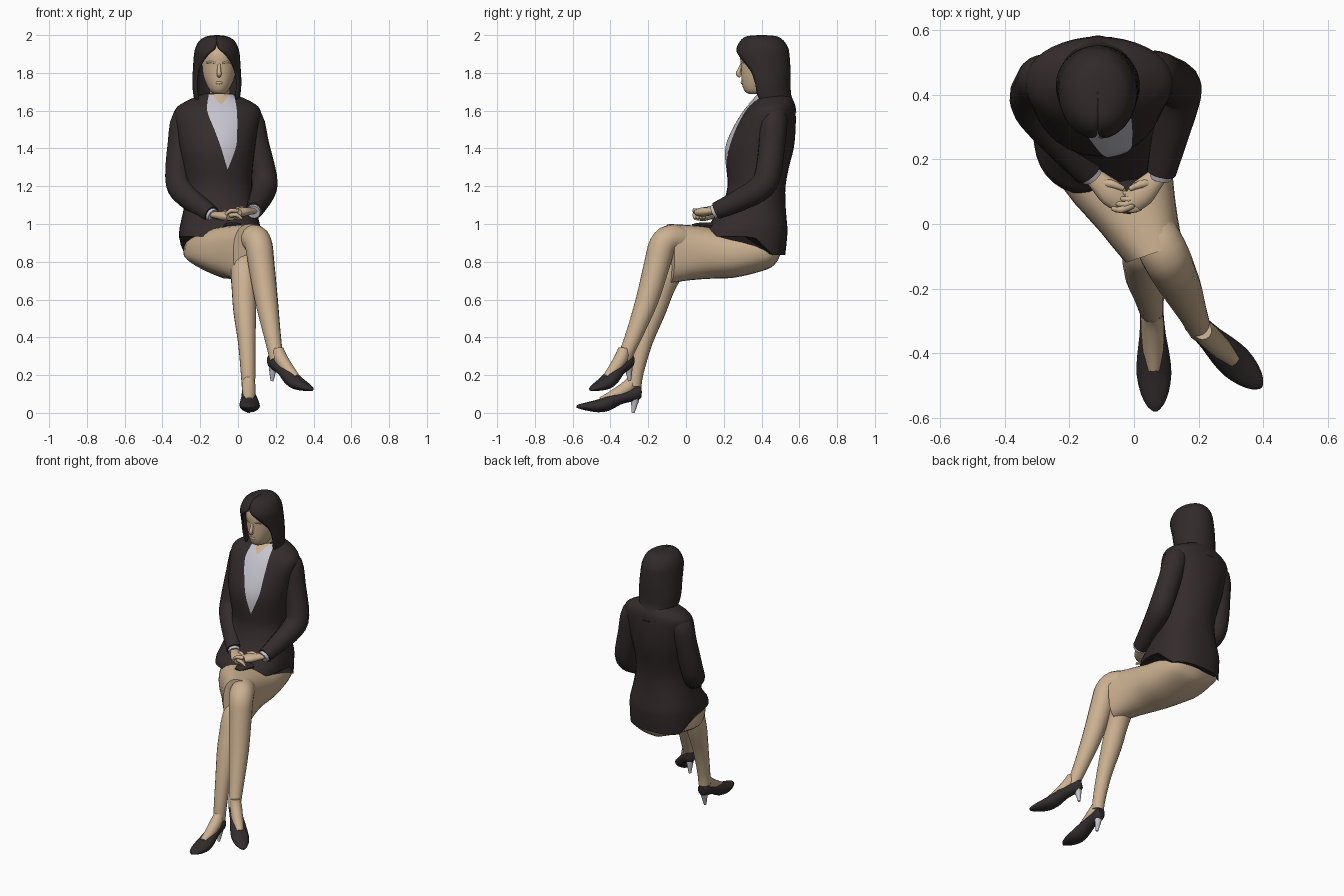
import bpy, bmesh, math
from mathutils import Vector, Matrix

if "Cube" in bpy.data.objects:
    bpy.data.objects.remove(bpy.data.objects["Cube"])


def material(name, rgb):
    m = bpy.data.materials.new(name)
    m.diffuse_color = (*rgb, 1)
    m.use_nodes = True
    m.node_tree.nodes["Principled BSDF"].inputs["Base Color"].default_value = m.diffuse_color
    return m


DARK = material("dark cloth", (0.034, 0.024, 0.025))
HAIR = material("dark hair", (0.031, 0.023, 0.023))
SHOE = material("shoe leather", (0.032, 0.025, 0.026))
SKIN = material("warm tan", (0.60, 0.44, 0.285))
GREY = material("light grey", (0.56, 0.55, 0.61))


def spline(rows, n=3):
    """Catmull-Rom interpolation of rows of numbers."""
    out, k = [], len(rows)
    for i in range(k - 1):
        a, b, c, d = rows[max(i - 1, 0)], rows[i], rows[i + 1], rows[min(i + 2, k - 1)]
        for j in range(n):
            t = j / n
            out.append([0.5 * (2 * q + (r - p) * t + (2 * p - 5 * q + 4 * r - s) * t * t
                               + (3 * q - p - 3 * r + s) * t ** 3)
                        for p, q, r, s in zip(a, b, c, d)])
    return out + [list(rows[-1])]


def skin(name, rings, mat, closed=True, cap=True, matrix=None):
    """Join rings of points into a surface."""
    bm = bmesh.new()
    vs = [[bm.verts.new(p) for p in r] for r in rings]
    n = len(rings[0])
    for a, b in zip(vs, vs[1:]):
        for i in range(n if closed else n - 1):
            j = (i + 1) % n
            bm.faces.new((a[i], a[j], b[j], b[i]))
    if closed and cap:
        bm.faces.new(vs[0])
        bm.faces.new(vs[-1])
    bmesh.ops.recalc_face_normals(bm, faces=bm.faces)
    if matrix:
        bm.transform(matrix)
    me = bpy.data.meshes.new(name)
    bm.to_mesh(me)
    bm.free()
    me.materials.append(mat)
    ob = bpy.data.objects.new(name, me)
    bpy.context.collection.objects.link(ob)
    bpy.ops.object.select_all(action='DESELECT')
    ob.select_set(True)
    bpy.context.view_layer.objects.active = ob
    bpy.ops.object.shade_smooth_by_angle(angle=math.radians(50))
    return ob


def tube(name, rows, mat, seg=14, n=3, flat=1.0, matrix=None):
    """Limb along rows of (x, y, z, radius); flat squashes the section vertically."""
    rows = spline(rows, n)
    pts = [Vector(r[:3]) for r in rows]
    rings, u = [], Vector((0.9, 0.3, 0.1))
    for i, p in enumerate(pts):
        t = (pts[min(i + 1, len(pts) - 1)] - pts[max(i - 1, 0)]).normalized()
        u = (u - t * u.dot(t)).normalized()
        v, r = t.cross(u), rows[i][3]
        ring = []
        for k in range(seg):
            a = math.tau * k / seg
            d = (u * math.cos(a) + v * math.sin(a)) * r
            d.z *= flat
            ring.append(p + d)
        rings.append(ring)
    return skin(name, rings, mat, matrix=matrix)


def oval(cx, rx, yf, yb, z, seg=28, half_gap=0.0, closed=True, power=1.0):
    """Horizontal oval starting at the front, optionally with a gap there."""
    cy, ry = (yf + yb) / 2, (yb - yf) / 2
    out = []
    for k in range(seg):
        t = k / seg if closed else k / (seg - 1)
        a = half_gap + t * (math.tau - 2 * half_gap)
        s, c = [math.copysign(abs(v) ** power, v) for v in (math.sin(a), math.cos(a))]
        out.append(Vector((cx + rx * s, cy - ry * c, z)))
    return out


# Jacket body: z, centre x, half width, front y, back y
body = spline([
    (1.69, -.105, .075, .39, .54), (1.65, -.105, .17, .355, .57), (1.60, -.108, .228, .31, .58),
    (1.50, -.11, .215, .25, .58), (1.40, -.11, .20, .212, .57), (1.30, -.105, .183, .213, .545),
    (1.20, -.10, .174, .22, .527), (1.10, -.097, .187, .19, .527), (1.0, -.095, .21, .125, .535),
    (.95, -.095, .217, .09, .537), (.83, -.095, .218, .09, .525)], 3)
rings = []
for z, cx, rx, yf, yb in body:
    ring = oval(cx, rx, yf, yb, z, 36, power=.76 if z < 1 else 1 - .24 * max(0, 1.2 - z) / .2)
    for p in ring:                                  # hem rises towards the front
        p.z = max(p.z, .835 + .10 * min(max((.46 - p.y) / .1, 0), 1))
    rings.append(ring)
skin("jacket_body", rings, DARK)
tube("jacket_front_tail", [(-.03, .16, .985, .06), (-.025, .08, .995, .04), (-.03, .035, .992, .02)],
     DARK, 12, 2, .35)


def front_y(x, z):
    """Front surface of the jacket body at (x, z)."""
    for a, b in zip(body, body[1:]):
        if b[0] <= z <= a[0]:
            t = (a[0] - z) / (a[0] - b[0])
            _, cx, rx, yf, yb = [p + (q - p) * t for p, q in zip(a, b)]
            d = min(abs(x - cx) / rx, 1)
            return (yf + yb) / 2 - (yb - yf) / 2 * math.sqrt(1 - d * d)
    return .38


def plate(name, rows, off, mat):
    """Thin panel lying on the chest; rows of (z, left x, right x)."""
    grid = []
    for z, l, r in spline(rows, 4):
        xs = [l + (r - l) * k / 8 for k in range(9)]
        grid.append([(x, front_y(x, z) - off, z) for x in xs])
    return skin(name, grid, mat, closed=False)


plate("shirt_front", [(1.685, -.155, -.02), (1.6, -.163, -.006), (1.5, -.125, -.004),
                      (1.41, -.092, -.010), (1.29, -.056, -.054)], .006, GREY)
plate("throat", [(1.688, -.135, -.045), (1.655, -.112, -.068), (1.632, -.092, -.088)], .010, SKIN)

# Neck and head
tube("neck", [(-.095, .465, 1.60, .06), (-.097, .44, 1.68, .055), (-.1, .42, 1.78, .055)], SKIN)
face = spline([(1.688, .025, .335, .40), (1.70, .045, .313, .43), (1.73, .063, .299, .47),
               (1.76, .077, .294, .50), (1.80, .088, .292, .51), (1.85, .092, .289, .52),
               (1.90, .092, .287, .52), (1.95, .08, .31, .50)], 2)
skin("head", [oval(-.1, rx, yf, yb, z, 24) for z, rx, yf, yb in face], SKIN)
tube("nose", [(-.1, .296, 1.85, .007), (-.1, .285, 1.82, .010), (-.1, .276, 1.795, .013),
              (-.1, .29, 1.782, .009)], SKIN, 8)
tube("lips", [(-.124, .307, 1.747, .004), (-.1, .298, 1.748, .009), (-.076, .307, 1.747, .004)], SKIN, 8)
for s in (-1, 1):
    tube("brow", [(-.1 + s * .018, .293, 1.853, .005), (-.1 + s * .045, .306, 1.858, .006),
                  (-.1 + s * .068, .329, 1.852, .004)], SKIN, 8)

# Long hair: open shell parted over the face (z, half width, front, back, gap degrees)
locks = spline([(1.994, .001, .40, .402, 0), (1.992, .03, .35, .45, 0), (1.985, .06, .316, .487, 0),
                (1.965, .09, .291, .515, 0), (1.93, .108, .273, .536, 5), (1.90, .115, .269, .542, 22),
                (1.85, .119, .283, .546, 42), (1.80, .122, .298, .548, 55), (1.74, .124, .31, .548, 60),
                (1.68, .118, .325, .552, 60), (1.63, .105, .355, .572, 66), (1.59, .08, .41, .578, 90)], 3)
hair = skin("long_hair", [oval(-.112, rx, yf, yb, z, 30, math.radians(max(g, 0)), False)
                          for z, rx, yf, yb, g in locks], HAIR, closed=False)
shell = hair.modifiers.new("thickness", 'SOLIDIFY')
shell.thickness, shell.offset = .012, 0

# Sleeves, cuffs and clasped hands
sleeves = {
    "right": [(-.20, .47, 1.605, .045), (-.275, .455, 1.56, .073), (-.303, .43, 1.42, .07),
              (-.318, .39, 1.25, .068), (-.295, .34, 1.175, .067), (-.21, .24, 1.10, .057),
              (-.14, .16, 1.05, .046)],
    "left": [(-.01, .475, 1.605, .045), (.057, .465, 1.56, .073), (.095, .455, 1.42, .07),
             (.137, .43, 1.25, .07), (.135, .38, 1.18, .068), (.108, .26, 1.115, .056),
             (.085, .16, 1.07, .046)]}
for side, rows in sleeves.items():
    tube(side + "_sleeve", rows, DARK, 16)
    w = Vector(rows[-1][:3])
    d = (w - Vector(rows[-2][:3])).normalized()
    tube(side + "_cuff", [(*(w - d * .01), .038), (*(w + d * .018), .036)], GREY, 14, 1)
    goal = Vector((-.02, .05, 1.035 if side == "right" else 1.06))
    tip = w.lerp(goal, .6)
    tube(side + "_palm", [(*w, .026), (*w.lerp(goal, .35), .036), (*tip, .042), (*w.lerp(goal, .85), .034)],
         SKIN, 12, 2, .6)
    sx = 1 if side == "right" else -1
    for k in range(4):                              # fingers fold over the other hand
        b = tip + Vector((sx * .012 * k - sx * .01, -.022 + .016 * (3 - k) - .012, .004))
        tube(side + "_finger", [(*b, .012), (*(b + Vector((sx * .035, -.016, .004))), .011),
                                (*(b + Vector((sx * .062, -.012, -.018))), .007)], SKIN, 8, 2)
    tube(side + "_thumb", [(*w.lerp(goal, .3), .014), (*(tip + Vector((0, .03, .02))), .013),
                           (*(tip + Vector((sx * .035, .015, .015))), .008)], SKIN, 8, 2)

# Skirt over the crossed thighs: y, left x, right x, bottom z, top z
rings = []
for y, l, r, b, t in spline([(.505, -.19, .01, .85, .93), (.47, -.265, .07, .785, .95),
                             (.40, -.285, .095, .75, .96), (.25, -.283, .115, .715, .965),
                             (.12, -.22, .122, .71, .985), (0, -.105, .135, .70, .995),
                             (-.09, -.025, .15, .685, 1.0)], 3):
    f = min(max((.2 - y) / .25, 0), 1)
    ring = []
    for k in range(28):
        c, s = math.cos(math.tau * k / 28), math.sin(math.tau * k / 28)
        c, s = [math.copysign(abs(v) ** .8, v) for v in (c, s)]
        lift = .07 * (1 - f) * min(c, 0) * min(s, 0)
        ring.append(((l + r) / 2 + (r - l) / 2 * c, y + .03 * f * c, (b + t) / 2 + (t - b) / 2 * s + lift))
    rings.append(ring)
skin("skirt", rings, SKIN)

# Lower legs
tube("crossed_leg", [(.05, .0, .91, .07), (.088, -.08, .922, .075), (.11, -.125, .885, .073),
                     (.122, -.15, .80, .07), (.15, -.205, .60, .061), (.18, -.272, .42, .046),
                     (.197, -.312, .325, .039), (.205, -.33, .28, .036)], SKIN, 18)
tube("standing_leg", [(.035, .03, .78, .07), (.035, -.06, .775, .073), (.032, -.10, .72, .070),
                      (.032, -.13, .65, .065), (.036, -.168, .54, .061), (.046, -.222, .38, .047),
                      (.053, -.262, .22, .039), (.055, -.272, .14, .036)], SKIN, 18)


# Court shoes with the bare instep and a thin heel; heel at origin, toe towards -y
def shoe(name, matrix):
    prof = spline([(0, .022, .085, .138), (.02, .034, .066, .145), (.06, .037, .058, .13), (.11, .041, .045, .115),
                   (.17, .05, .012, .098), (.23, .054, .003, .072), (.29, .043, .012, .056),
                   (.33, .024, .022, .046), (.346, .006, .028, .038)], 2)
    rings = [[(w * math.cos(math.tau * k / 16), -s, (b + t) / 2 + (t - b) / 2 * math.sin(math.tau * k / 16))
              for k in range(16)] for s, w, b, t in prof]
    skin(name + "_shoe", rings, SHOE, matrix=matrix)
    tube(name + "_instep", [(0, -.045, .18, .028), (0, -.062, .148, .036), (0, -.10, .117, .036),
                            (0, -.16, .082, .032), (0, -.215, .062, .022)], SKIN, 14, 2, matrix=matrix)
    tube(name + "_heel", [(0, -.036, .09, .028), (0, -.036, .06, .020), (0, -.046, 0, .008)],
         GREY, 10, 2, matrix=matrix)


shoe("standing", Matrix.Translation((.054, -.235, 0)) @ Matrix.Rotation(math.radians(2), 4, 'Z'))
shoe("crossed", Matrix.Translation((.148, -.268, .18)) @ Matrix.Rotation(math.radians(46), 4, 'Z')
     @ Matrix.Rotation(math.radians(15), 4, 'X'))
